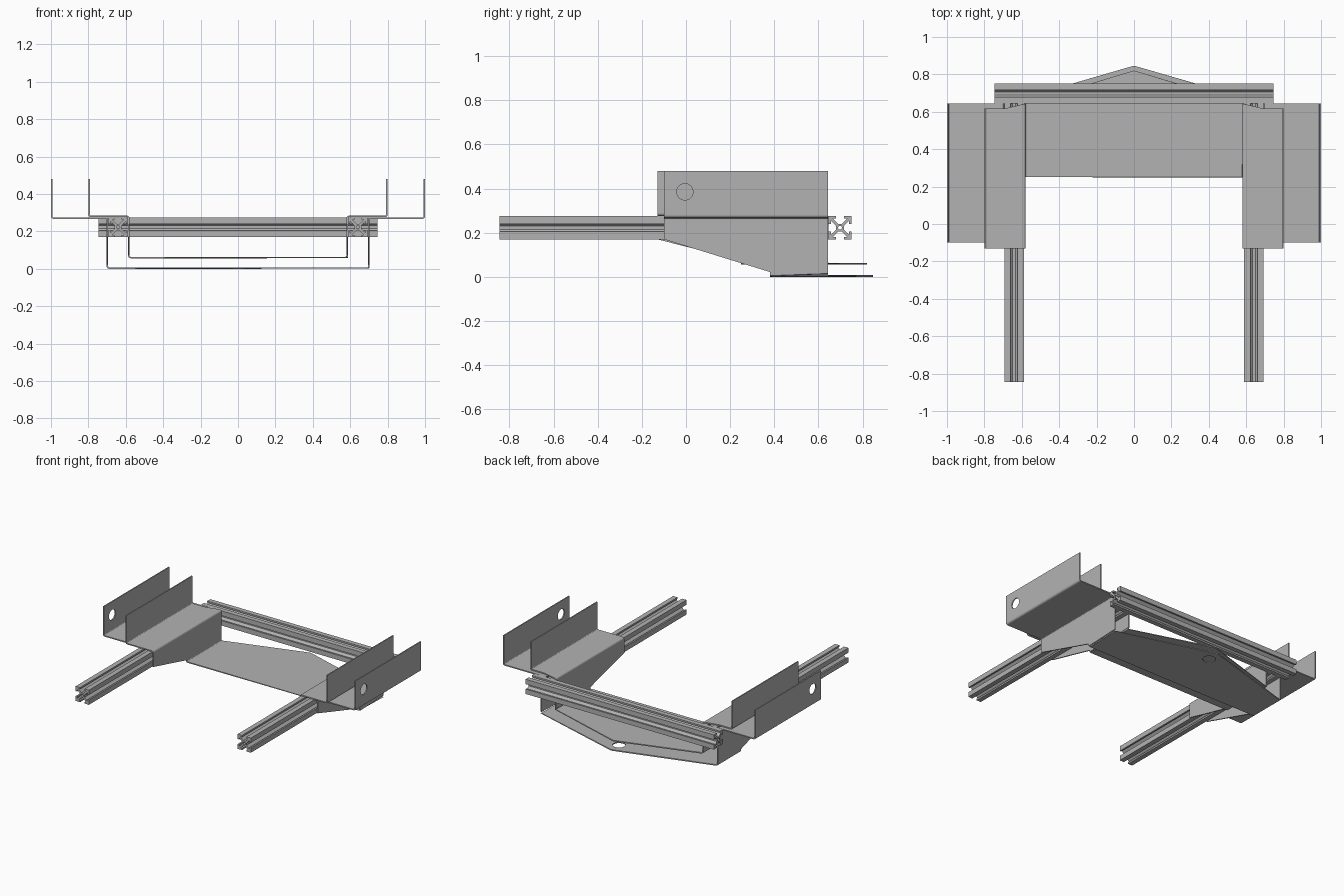
import bpy, bmesh, math
from mathutils import Matrix

cube = bpy.data.objects.get("Cube")
if cube:
    bpy.data.objects.remove(cube, do_unlink=True)

THICK = 0.008
grey = bpy.data.materials.new("aluminium grey")
grey.use_nodes = True
grey.diffuse_color = (0.45, 0.45, 0.45, 1)
grey.node_tree.nodes["Principled BSDF"].inputs["Base Color"].default_value = (0.45, 0.45, 0.45, 1)


def activate(ob):
    bpy.ops.object.select_all(action='DESELECT')
    ob.select_set(True)
    bpy.context.view_layer.objects.active = ob


def slotted_rail(name, location, rotation, half_length=0.745, h=0.0525):
    """Four-slot extrusion with a round centre bore."""
    half = [(0.018, 0.008), (0.041, 0.031), (0.041, 0.018), (h, 0.018)]
    side = [(x, -y) for x, y in reversed(half)] + half + [(h, h)]
    outline = []
    for turn in range(4):
        c, s = round(math.cos(turn * math.pi / 2)), round(math.sin(turn * math.pi / 2))
        outline += [(c * x - s * y, s * x + c * y) for x, y in side]
    # the slot wall order runs from the lower lip to the upper corner
    bore = [(0.009 * math.cos(a * math.pi / 8), 0.009 * math.sin(a * math.pi / 8)) for a in range(16)]
    curve = bpy.data.curves.new(name, 'CURVE')
    curve.dimensions = '2D'
    curve.fill_mode = 'BOTH'
    curve.extrude = half_length
    for loop in (outline, bore):
        spline = curve.splines.new('POLY')
        spline.points.add(len(loop) - 1)
        for point, (x, y) in zip(spline.points, loop):
            point.co = (x, y, 0, 1)
        spline.use_cyclic_u = True
    curve.materials.append(grey)
    ob = bpy.data.objects.new(name, curve)
    bpy.context.collection.objects.link(ob)
    ob.location, ob.rotation_euler = location, rotation
    activate(ob)
    bpy.ops.object.convert(target='MESH')
    bpy.ops.object.shade_smooth_by_angle(angle=math.radians(30))


def folded_bracket(name, floor_z, wall_x, flange_z, outer_x, front, floor_front,
                   slope_end, back, peak, flange_back):
    """Sheet folded into floor, side walls, flanges and uprights."""
    bm = bmesh.new()

    def face(points):
        bm.faces.new([bm.verts.new(p) for p in points])

    top = 0.48
    shoulder = peak - 0.011
    face([(-wall_x, floor_front, floor_z), (wall_x, floor_front, floor_z),
          (wall_x, back, floor_z), (0.04, shoulder, floor_z), (0, peak, floor_z),
          (-0.04, shoulder, floor_z), (-wall_x, back, floor_z)])
    for s in (-1, 1):
        w, o = s * wall_x, s * outer_x
        face([(w, front, flange_z), (w, front, 0.17), (w, floor_front, slope_end),
              (w, floor_front, floor_z), (w, back, floor_z), (w, back, flange_z)])
        face([(w, front, flange_z), (w, back, flange_z), (s * (wall_x + 0.11), flange_back, flange_z),
              (o, flange_back, flange_z), (o, front, flange_z)])
        face([(o, front, flange_z), (o, flange_back, flange_z),
              (o, flange_back, top), (o, front, top)])
    bmesh.ops.remove_doubles(bm, verts=bm.verts[:], dist=0.0001)
    # round every fold
    folds = [e for e in bm.edges if len(e.link_faces) == 2]
    bmesh.ops.bevel(bm, geom=folds, offset=0.01, segments=4, profile=0.5, affect='EDGES')
    bmesh.ops.recalc_face_normals(bm, faces=bm.faces[:])
    mesh = bpy.data.meshes.new(name)
    bm.to_mesh(mesh)
    bm.free()
    mesh.materials.append(grey)
    ob = bpy.data.objects.new(name, mesh)
    bpy.context.collection.objects.link(ob)
    sheet = ob.modifiers.new("sheet", 'SOLIDIFY')
    sheet.thickness, sheet.offset = THICK, 0
    activate(ob)
    bpy.ops.object.modifier_apply(modifier="sheet")
    return ob


def drill(ob, radius, depth, matrix):
    """Cut a round hole and discard the cutter."""
    bm = bmesh.new()
    bmesh.ops.create_cone(bm, cap_ends=True, segments=32, radius1=radius, radius2=radius,
                          depth=depth, matrix=matrix)
    mesh = bpy.data.meshes.new("drill")
    bm.to_mesh(mesh)
    bm.free()
    mesh.materials.append(grey)
    cutter = bpy.data.objects.new("drill", mesh)
    cutter.hide_render = True
    bpy.context.collection.objects.link(cutter)
    cut = ob.modifiers.new("hole", 'BOOLEAN')
    cut.operation, cut.solver, cut.object = 'DIFFERENCE', 'EXACT', cutter
    activate(ob)
    bpy.ops.object.modifier_apply(modifier="hole")
    bpy.data.objects.remove(cutter, do_unlink=True)


# Slotted frame rails
RAIL_Z = 0.2225
for side, x in (("left", 0.641), ("right", -0.641)):
    slotted_rail(side + "_rail", (x, -0.1, RAIL_Z), (math.pi / 2, 0, 0))
slotted_rail("cross_rail", (0, 0.6975, RAIL_Z), (0, math.pi / 2, 0))

# Outer bracket below the rails
outer = folded_bracket("outer_bracket", floor_z=0.004, wall_x=0.6985, flange_z=0.271,
                       outer_x=0.996, front=-0.1, floor_front=0.38, slope_end=0.022,
                       back=0.643, peak=0.846, flange_back=0.643)
drill(outer, 0.037, 3, Matrix.Translation((0, -0.005, 0.385)) @ Matrix.Rotation(math.pi / 2, 4, 'Y'))
drill(outer, 0.042, 0.1, Matrix.Translation((0, 0.757, 0)))

# Inner bracket resting over the rails
folded_bracket("inner_bracket", floor_z=0.06, wall_x=0.5835, flange_z=0.28,
               outer_x=0.796, front=-0.13, floor_front=0.25, slope_end=0.074,
               back=0.643, peak=0.82, flange_back=0.617)
